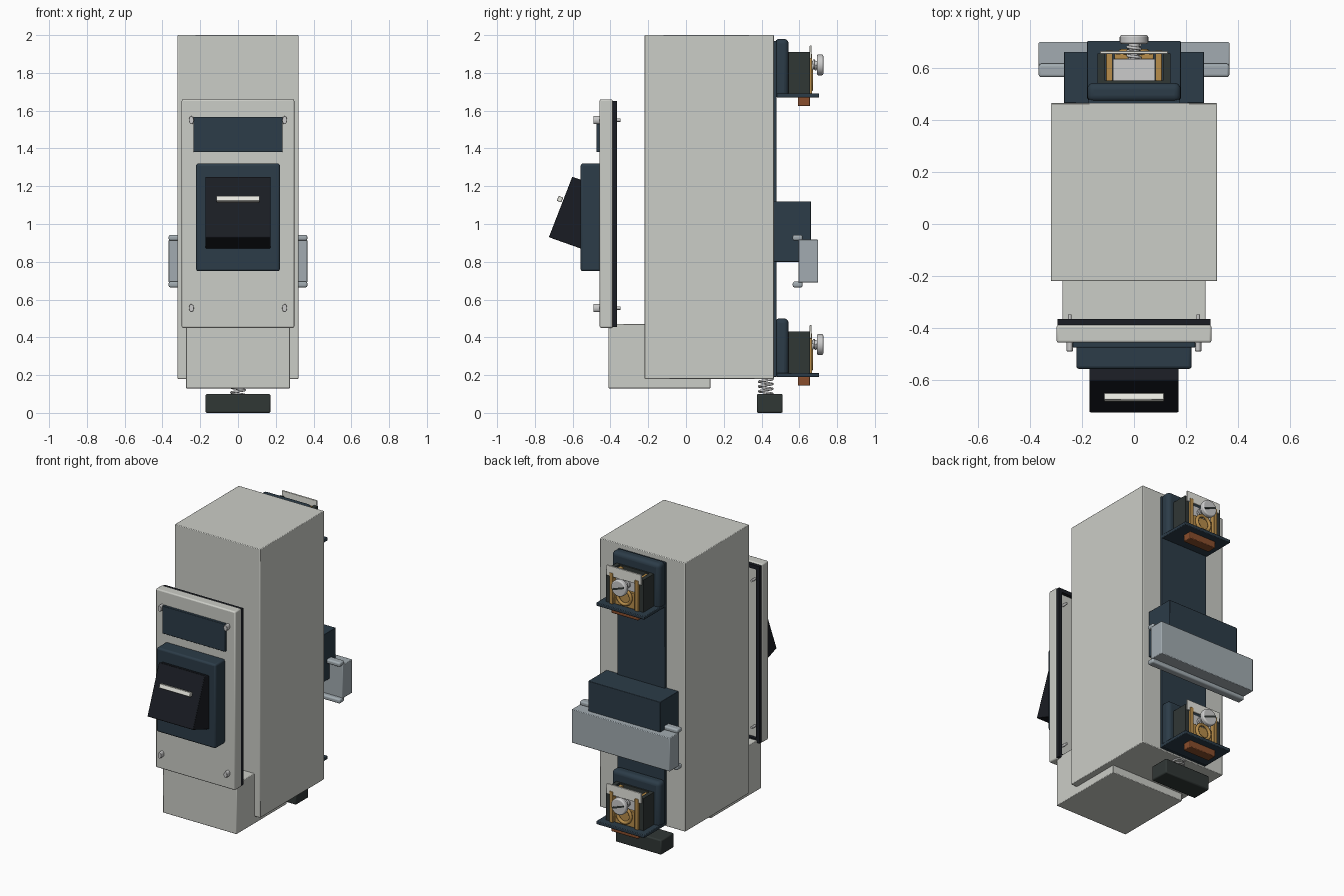
import bpy, bmesh, math
from mathutils import Vector

if "Cube" in bpy.data.objects:
    bpy.data.objects.remove(bpy.data.objects["Cube"])


def mat(name, rgb):
    m = bpy.data.materials.new(name)
    m.diffuse_color = (*rgb, 1)
    m.use_nodes = True
    m.node_tree.nodes["Principled BSDF"].inputs["Base Color"].default_value = m.diffuse_color
    return m


SHELL = mat("shell_grey", (0.60, 0.61, 0.57))
NAVY = mat("navy", (0.025, 0.045, 0.065))
BLACK = mat("black", (0.010, 0.012, 0.017))
DARK = mat("dark_grey", (0.030, 0.038, 0.036))
STEEL = mat("steel", (0.36, 0.41, 0.44))
BRIGHT = mat("bright_metal", (0.62, 0.64, 0.65))
BRASS = mat("brass", (0.48, 0.27, 0.07))
COPPER = mat("copper", (0.25, 0.075, 0.025))
WHITE = mat("white", (0.80, 0.80, 0.74))


def finish(bm, name, m, bevel=0, seg=2):
    bmesh.ops.recalc_face_normals(bm, faces=bm.faces)
    me = bpy.data.meshes.new(name)
    bm.to_mesh(me)
    bm.free()
    ob = bpy.data.objects.new(name, me)
    bpy.context.collection.objects.link(ob)
    me.materials.append(m)
    if bevel:
        mod = ob.modifiers.new("bevel", "BEVEL")
        mod.width, mod.segments = bevel, seg
    bpy.ops.object.select_all(action="DESELECT")
    ob.select_set(True)
    bpy.context.view_layer.objects.active = ob
    bpy.ops.object.shade_smooth_by_angle(angle=math.radians(35))
    return ob


def box(name, x, y, z, m, bevel=0, seg=2):
    """Box from (min, max) ranges; a single x means symmetric."""
    if not isinstance(x, tuple):
        x = (-x, x)
    bm = bmesh.new()
    bmesh.ops.create_cube(bm, size=1)
    for v in bm.verts:
        v.co = [(r[0] + r[1]) / 2 + c * (r[1] - r[0]) for c, r in zip(v.co, (x, y, z))]
    return finish(bm, name, m, bevel, seg)


def prism(name, pts, half, m, bevel=0):
    """Extrude a (y, z) profile across x."""
    bm = bmesh.new()
    f = bm.faces.new([bm.verts.new((-half, y, z)) for y, z in pts])
    ext = bmesh.ops.extrude_face_region(bm, geom=[f])
    moved = [g for g in ext["geom"] if isinstance(g, bmesh.types.BMVert)]
    bmesh.ops.translate(bm, vec=(2 * half, 0, 0), verts=moved)
    return finish(bm, name, m, bevel)


def cyl_y(name, x, y, z, r, m, bevel=0, rx=None):
    """Cylinder along y, optionally oval."""
    bm = bmesh.new()
    bmesh.ops.create_cone(bm, cap_ends=True, segments=28, radius1=1, radius2=1, depth=1)
    for v in bm.verts:
        a, b, c = v.co
        v.co = (x + a * (rx or r), (y[0] + y[1]) / 2 + c * (y[1] - y[0]), z + b * r)
    ob = finish(bm, name, m)
    if bevel:
        mod = ob.modifiers.new("bevel", "BEVEL")
        mod.width, mod.segments, mod.limit_method = bevel, 3, "ANGLE"
    return ob


def coil(name, start, axis, r, turns, wire, m):
    """Wire path wound around the y or z axis; zero turns gives a flat ring."""
    cu = bpy.data.curves.new(name, "CURVE")
    cu.dimensions = "3D"
    cu.bevel_depth, cu.bevel_resolution = wire, 2
    n = int(max(turns, 1) * 20)
    sp = cu.splines.new("POLY")
    sp.use_cyclic_u = turns == 0
    count = n if turns == 0 else n + 1
    sp.points.add(count - 1)
    u = Vector((1, 0, 0))
    ax = Vector(axis)
    w = Vector((0, 0, 1)) if ax.z == 0 else Vector((0, 1, 0))
    for i, p in enumerate(sp.points):
        a = 2 * math.pi * i * max(turns, 1) / n
        co = Vector(start) + ax * (i / n) + (u * math.cos(a) + w * math.sin(a)) * r
        p.co = (*co, 1)
    ob = bpy.data.objects.new(name, cu)
    bpy.context.collection.objects.link(ob)
    cu.materials.append(m)
    bpy.ops.object.select_all(action="DESELECT")
    ob.select_set(True)
    bpy.context.view_layer.objects.active = ob
    bpy.ops.object.convert(target="MESH")


# Housing and lower front block
box("main_housing", 0.32, (-0.22, 0.465), (0.18, 2.0), SHELL, 0.004)
box("lower_front_block", 0.276, (-0.41, 0.13), (0.13, 0.47), SHELL, 0.004)

# Front plate with a rubber gasket frame behind it
box("front_plate", 0.298, (-0.457, -0.388), (0.45, 1.66), SHELL, 0.008)
for s, n in ((-1, "left"), (1, "right")):
    box("gasket_" + n, tuple(sorted((s * 0.27, s * 0.295))), (-0.389, -0.365), (0.455, 1.652), BLACK)
box("gasket_top", 0.27, (-0.389, -0.365), (1.627, 1.652), BLACK)
box("gasket_bottom", 0.27, (-0.389, -0.365), (0.455, 0.48), BLACK)
box("label_panel", 0.236, (-0.475, -0.455), (1.38, 1.567), NAVY, 0.003)

# Four plate screws
for x in (-0.247, 0.247):
    for z in (0.555, 1.55):
        cyl_y("plate_screw_head", x, (-0.49, -0.455), z, 0.021, BRIGHT, 0.003, rx=0.013)
        cyl_y("plate_screw_shank", x, (-0.46, -0.348), z, 0.009, BRIGHT, rx=0.007)

# Rocker switch
box("switch_bezel", 0.222, (-0.558, -0.45), (0.75, 1.32), NAVY, 0.012, 3)
prism("rocker", [(-0.602, 1.25), (-0.726, 0.93), (-0.50, 0.85), (-0.50, 1.215)], 0.172, BLACK, 0.004)
mark = box("rocker_mark", 0.115, (-0.012, 0.014), (-0.014, 0.014), WHITE, 0.003)
mark.location = (0, -0.668, 1.132)
mark.rotation_euler = (math.radians(-20), 0, 0)

# Rear spine, mounting clip and rail
box("rear_spine", 0.178, (0.46, 0.48), (0.19, 1.97), NAVY, 0.003)
box("rail_clip", 0.27, (0.465, 0.662), (0.80, 1.12), NAVY, 0.003)
box("rail_web", 0.367, (0.595, 0.70), (0.69, 0.917), STEEL, 0.004)
box("rail_lip_top", 0.367, (0.565, 0.617), (0.912, 0.942), STEEL, 0.01, 3)
box("rail_lip_bottom", 0.367, (0.565, 0.617), (0.664, 0.695), STEEL, 0.01, 3)


def terminal(name, dz):
    def z(a, b):
        return (a + dz, b + dz)
    box(name + "_base", 0.18, (0.47, 0.543), z(1.67, 1.98), NAVY, 0.025, 4)
    box(name + "_shelf", 0.18, (0.48, 0.705), z(1.67, 1.692), NAVY, 0.004)
    box(name + "_copper_bar", 0.10, (0.592, 0.657), z(1.625, 1.672), COPPER, 0.004)
    # Open housing with brass cage
    box(name + "_back_wall", 0.14, (0.535, 0.553), z(1.69, 1.91), DARK)
    for s in (-1, 1):
        box(name + "_side_wall", tuple(sorted((s * 0.112, s * 0.14))), (0.54, 0.657), z(1.69, 1.91), DARK)
        box(name + "_cage_side", tuple(sorted((s * 0.082, s * 0.108))), (0.55, 0.668), z(1.69, 1.90), BRASS, 0.003)
    box(name + "_clamp_block", 0.08, (0.55, 0.635), z(1.69, 1.88), BRIGHT)
    box(name + "_clamp_plate", 0.075, (0.635, 0.655), z(1.692, 1.80), BRASS, 0.003)
    coil(name + "_clamp_ring", (0, 0.662, 1.762 + dz), (0, 0, 0), 0.05, 0, 0.011, BRASS)
    box(name + "_tag", 0.13, (0.655, 0.665), z(1.875, 1.945), WHITE, 0.002)
    # Terminal screw with thread and slot
    cyl_y(name + "_screw_head", 0, (0.693, 0.727), 1.842 + dz, 0.055, BRIGHT, 0.008)
    cyl_y(name + "_screw_shank", 0, (0.585, 0.70), 1.842 + dz, 0.021, BRIGHT)
    coil(name + "_screw_thread", (0, 0.59, 1.842 + dz), (0, 0.10, 0), 0.024, 6, 0.006, BRIGHT)
    slot = box(name + "_screw_slot", 0.046, (0.72, 0.728), (-0.006, 0.006), DARK)
    slot.location.z = 1.842 + dz
    slot.rotation_euler.y = math.radians(20)


terminal("input_terminal", 0)
terminal("output_terminal", -1.48)

# Sprung foot under the rear
box("foot_pad", 0.172, (0.375, 0.512), (0, 0.10), DARK, 0.008)
coil("foot_spring", (0, 0.422, 0.095), (0, 0, 0.09), 0.036, 3.5, 0.006, BRIGHT)
